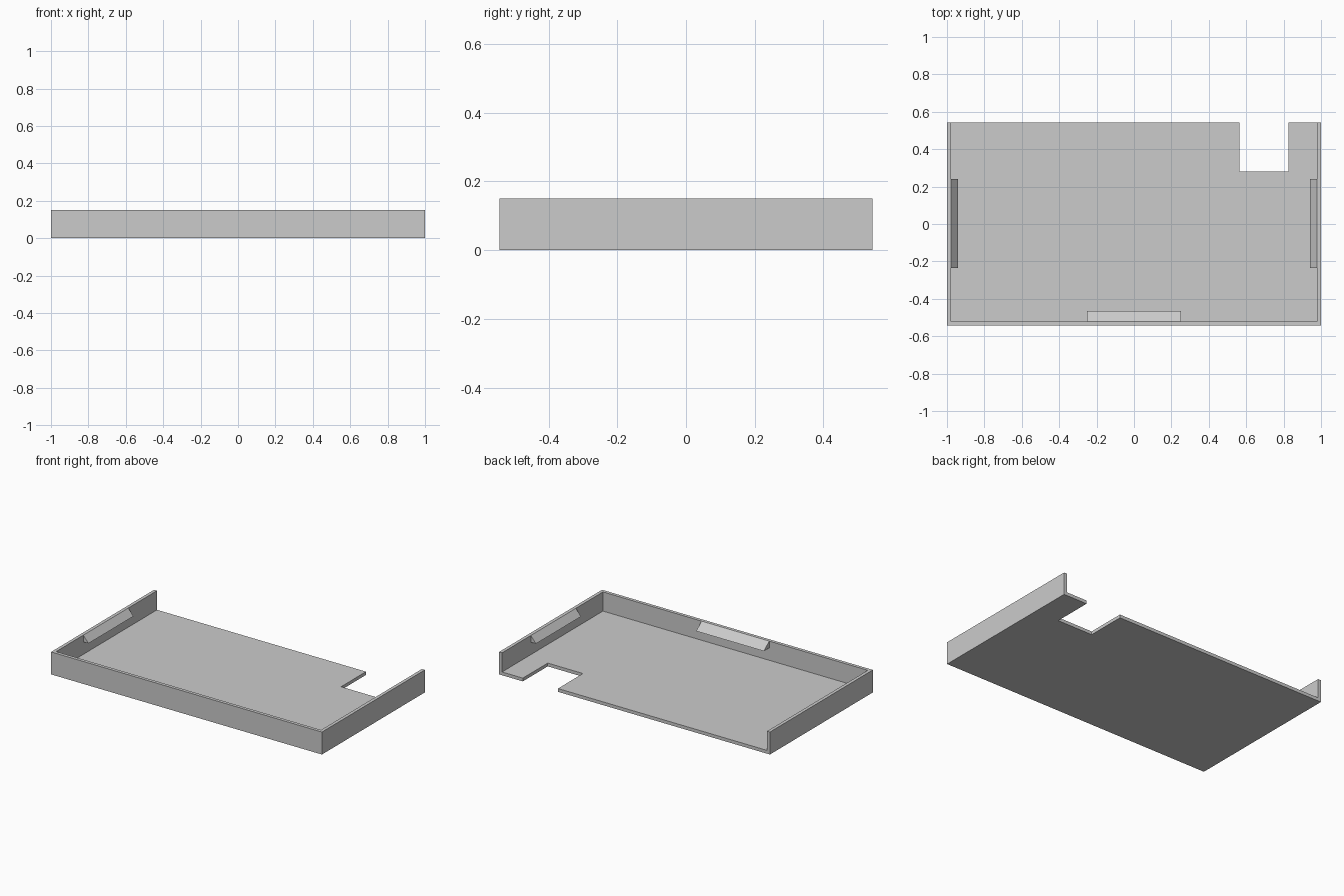
import bpy
import bmesh
from mathutils import Vector

cube = bpy.data.objects.get("Cube")
if cube:
    bpy.data.objects.remove(cube, do_unlink=True)

HALF_X, HALF_Y, HEIGHT, WALL = 1.0, 0.543, 0.15, 0.022

grey = bpy.data.materials.new("plain grey")
grey.use_nodes = True
colour = (0.6, 0.6, 0.6, 1)
grey.diffuse_color = colour
grey.node_tree.nodes["Principled BSDF"].inputs["Base Color"].default_value = colour


def extrude(name, outline, direction):
    """Solid made by sweeping a flat outline along a direction."""
    bm = bmesh.new()
    face = bm.faces.new([bm.verts.new(p) for p in outline])
    swept = bmesh.ops.extrude_face_region(bm, geom=[face])
    verts = [v for v in swept["geom"] if isinstance(v, bmesh.types.BMVert)]
    bmesh.ops.translate(bm, verts=verts, vec=Vector(direction))
    bmesh.ops.recalc_face_normals(bm, faces=bm.faces)
    mesh = bpy.data.meshes.new(name)
    bm.to_mesh(mesh)
    bm.free()
    mesh.materials.append(grey)
    obj = bpy.data.objects.new(name, mesh)
    bpy.context.collection.objects.link(obj)
    return obj


# Floor with a rectangular notch in the back edge
notch_left, notch_right, notch_y = 0.825, 0.565, 0.28
floor = [(-HALF_X, -HALF_Y), (HALF_X, -HALF_Y), (HALF_X, HALF_Y),
         (notch_left, HALF_Y), (notch_left, notch_y),
         (notch_right, notch_y), (notch_right, HALF_Y), (-HALF_X, HALF_Y)]
extrude("floor", [(x, y, 0) for x, y in floor], (0, 0, WALL))

# Wall round three sides, open at the back
ix, iy = HALF_X - WALL, WALL - HALF_Y
wall = [(-HALF_X, HALF_Y), (-HALF_X, -HALF_Y), (HALF_X, -HALF_Y),
        (HALF_X, HALF_Y), (ix, HALF_Y), (ix, iy), (-ix, iy), (-ix, HALF_Y)]
extrude("wall", [(x, y, WALL) for x, y in wall], (0, 0, HEIGHT - WALL))

# Wedge clips at the top of the inner wall faces
CLIP_BOTTOM = 0.105
front_tip = iy + 0.057
extrude("front_clip",
        [(-0.25, iy, HEIGHT), (-0.25, front_tip, CLIP_BOTTOM), (-0.25, iy, CLIP_BOTTOM)],
        (0.5, 0, 0))
for name, side in (("left_clip", 1), ("right_clip", -1)):
    wall_x, tip_x = side * ix, side * (ix - 0.038)
    extrude(name,
            [(wall_x, -0.235, HEIGHT), (tip_x, -0.235, CLIP_BOTTOM), (wall_x, -0.235, CLIP_BOTTOM)],
            (0, 0.475, 0))
